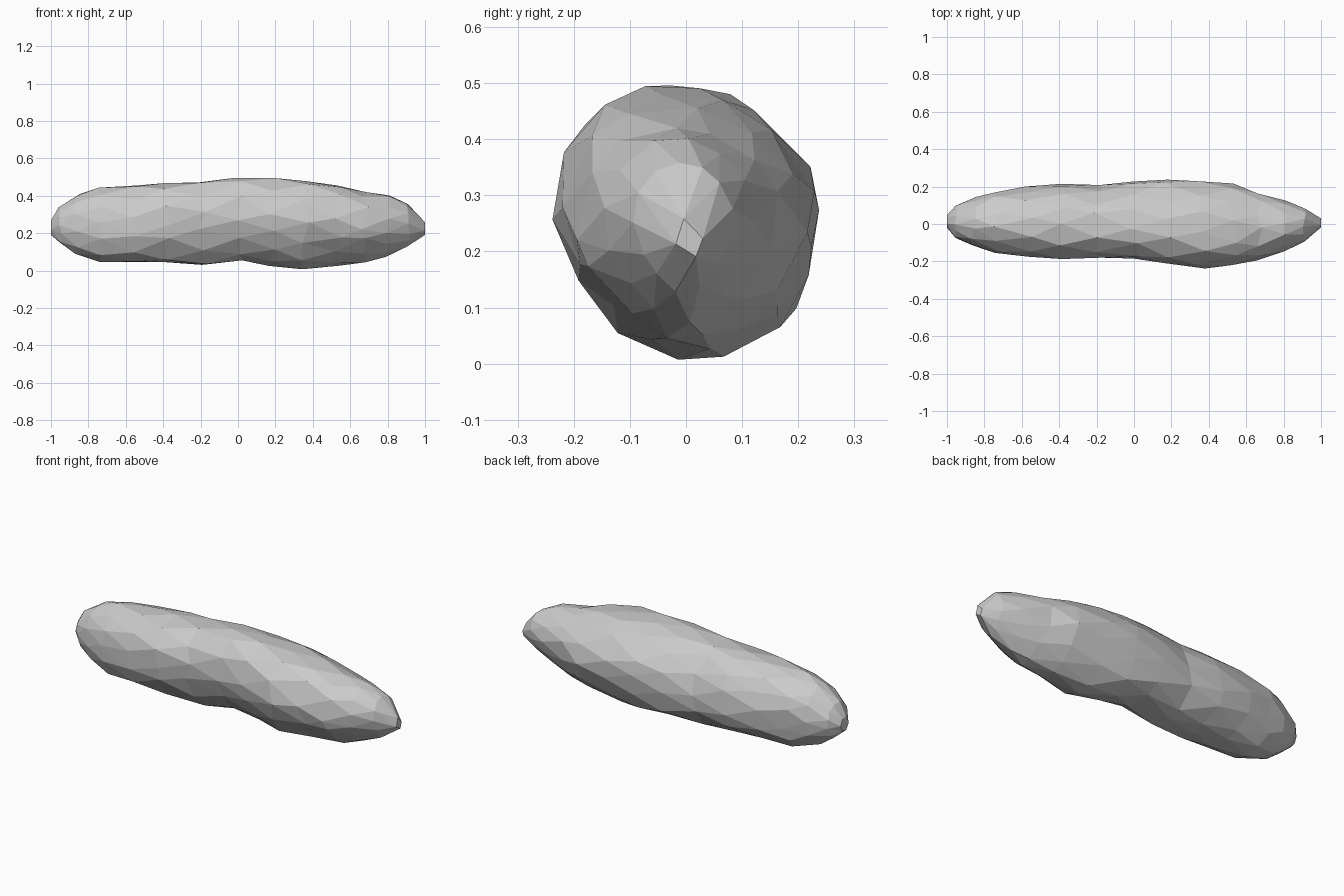
import bpy, bmesh, math, random
from mathutils import Vector

cube = bpy.data.objects.get("Cube")
if cube:
    bpy.data.objects.remove(cube, do_unlink=True)

random.seed(11)
SIDES = 13

# Outline stations along the rock: x, front y, back y, bottom z, top z
STATIONS = [
    (-1.00, -0.02, 0.05, 0.19, 0.27),
    (-0.95, -0.075, 0.10, 0.145, 0.34),
    (-0.86, -0.115, 0.145, 0.09, 0.415),
    (-0.73, -0.155, 0.175, 0.045, 0.445),
    (-0.56, -0.175, 0.20, 0.045, 0.455),
    (-0.38, -0.19, 0.22, 0.045, 0.47),
    (-0.19, -0.185, 0.21, 0.03, 0.475),
    (0.00, -0.185, 0.23, 0.055, 0.50),
    (0.18, -0.21, 0.238, 0.025, 0.495),
    (0.36, -0.238, 0.235, 0.00, 0.48),
    (0.53, -0.22, 0.22, 0.015, 0.455),
    (0.68, -0.195, 0.17, 0.04, 0.425),
    (0.80, -0.15, 0.125, 0.07, 0.405),
    (0.91, -0.095, 0.085, 0.125, 0.36),
    (1.00, -0.02, 0.03, 0.18, 0.26),
]

# Shallow hollows: centre, radius, depth
DENTS = [
    (Vector((-0.25, -0.15, 0.14)), 0.15, 0.02),
    (Vector((0.76, -0.10, 0.36)), 0.14, 0.012),
    (Vector((-0.82, -0.06, 0.36)), 0.12, 0.01),
    (Vector((-0.03, 0.15, 0.42)), 0.18, 0.025),
]


def fullness(x, c, s):
    """How far each diagonal of the section bulges or is cut back."""
    if s > 0:
        return -0.05 if c > 0 else 0.06 - 0.06 * x * x
    if c > 0:
        return 0.16 * math.exp(-(x / 0.25) ** 2) - 0.04 - 0.14 * max(-0.3, min(x, 0.6))
    return max(-0.14, min(-0.04 - 0.24 * x, 0.08))


def section_point(station, angle, rough):
    x, y0, y1, z0, z1 = station
    cy, cz = (y0 + y1) / 2, z0 + (z1 - z0) * (0.52 + 0.02 * x)
    c, s = math.cos(angle), math.sin(angle)
    half_z = z1 - cz if s > 0 else cz - z0
    r = 1.02 + fullness(x, c, s) * abs(math.sin(2 * angle))
    r += random.uniform(-0.035, 0.035) * rough
    y = min(max(cy + c * (y1 - y0) / 2 * r, y0), y1)
    z = min(max(cz + s * half_z * r, z0), z1)
    p = Vector((x + random.uniform(-0.025, 0.025) * rough, y, z))
    axis = Vector((x, cy, cz))
    for centre, radius, depth in DENTS:
        fall = math.exp(-((p - centre).length / radius) ** 2 * 1.5)
        p += (axis - p).normalized() * depth * fall
    return p


# Rock body: staggered rings joined by triangles
bm = bmesh.new()
rings = []
last = len(STATIONS) - 1
for i, station in enumerate(STATIONS):
    # Ends stay regular so that the tips close cleanly
    rough = min(1, min(i, last - i) / 3)
    ring = []
    for j in range(SIDES):
        angle = (j + 0.5 * (i % 2) + random.uniform(-0.25, 0.25) * rough) * math.tau / SIDES
        ring.append(bm.verts.new(section_point(station, angle, rough)))
    rings.append(ring)

for i, (a, b) in enumerate(zip(rings, rings[1:])):
    for j in range(SIDES):
        k = (j + 1) % SIDES
        if i % 2 == 0:
            bm.faces.new((a[j], a[k], b[j]))
            bm.faces.new((a[k], b[k], b[j]))
        else:
            bm.faces.new((a[j], b[k], b[j]))
            bm.faces.new((a[j], a[k], b[k]))
bm.faces.new(rings[0])
bm.faces.new(rings[-1])

# Broad facets at both tips
tips = [v for ring in rings[:2] + rings[-2:] for v in ring]
bmesh.ops.remove_doubles(bm, verts=tips, dist=0.034)
bmesh.ops.recalc_face_normals(bm, faces=bm.faces)

mesh = bpy.data.meshes.new("rock_body")
bm.to_mesh(mesh)
bm.free()
rock = bpy.data.objects.new("rock_body", mesh)
bpy.context.collection.objects.link(rock)

# Plain grey stone
stone = bpy.data.materials.new("grey_stone")
stone.use_nodes = True
colour = (0.6, 0.6, 0.6, 1)
stone.diffuse_color = colour
stone.node_tree.nodes["Principled BSDF"].inputs["Base Color"].default_value = colour
mesh.materials.append(stone)
